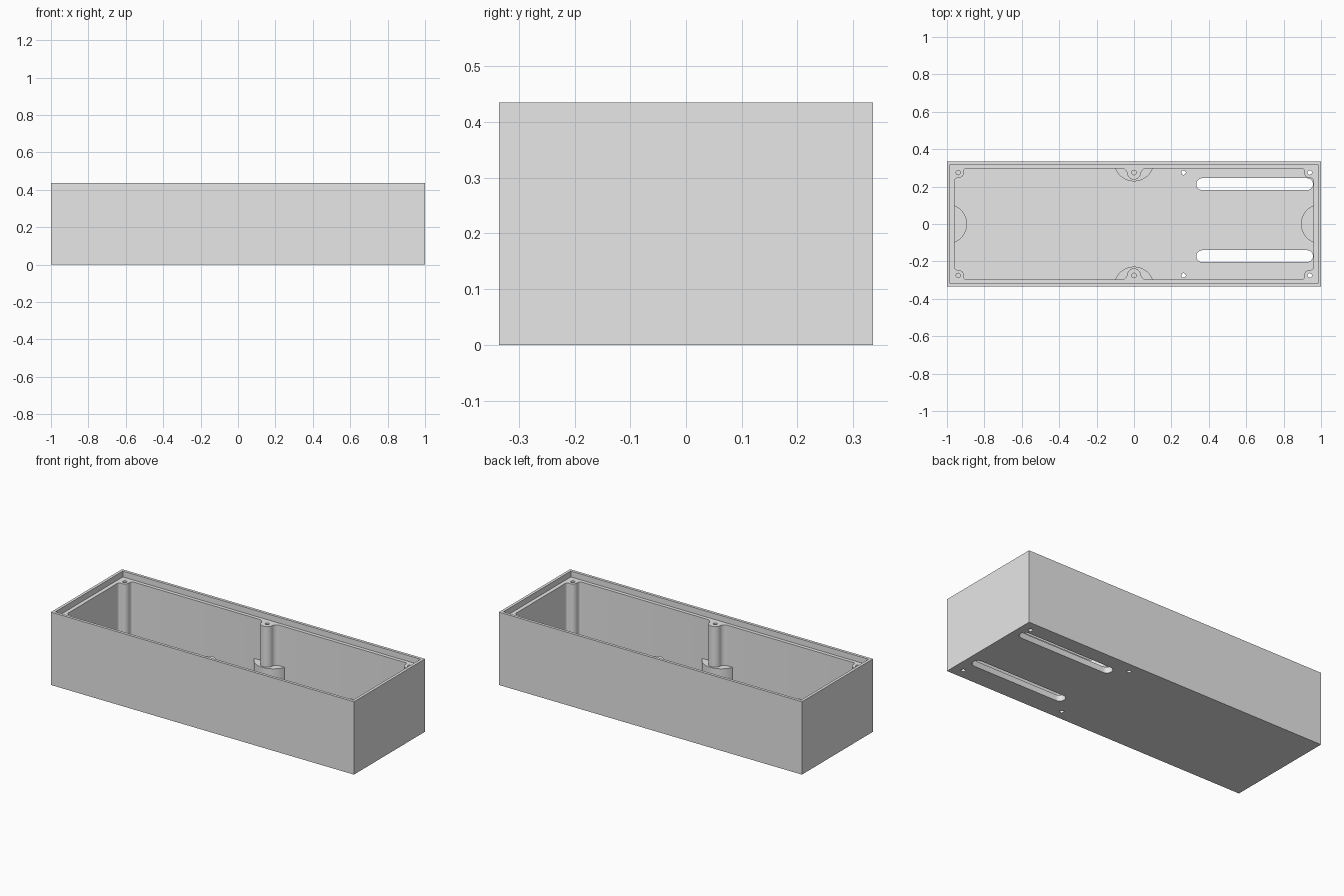
import bpy, bmesh
from math import pi, sin, cos, atan2, sqrt

start_cube = bpy.data.objects.get("Cube")
if start_cube:
    bpy.data.objects.remove(start_cube, do_unlink=True)

# Overall sizes
HX, HY, TOP = 1.0, 0.335, 0.435
IN_X, IN_Y = 0.96, 0.297          # inner wall faces
FLOOR, STEP = 0.035, 0.40         # floor top and lid ledge
POST_X, POST_Y = 0.94, 0.275      # screw post centres
HOLE_R = 0.012

grey = bpy.data.materials.new("light grey plastic")
grey.use_nodes = True
grey.diffuse_color = (0.8, 0.8, 0.8, 1)
grey.node_tree.nodes["Principled BSDF"].inputs["Base Color"].default_value = (0.8, 0.8, 0.8, 1)


def arc(cx, cy, r, a0, a1, n=12):
    return [(cx + r * cos(a0 + (a1 - a0) * i / n),
             cy + r * sin(a0 + (a1 - a0) * i / n)) for i in range(n + 1)]


def prism(name, outline, z0, z1):
    """Extrude a flat outline from z0 to z1."""
    bm = bmesh.new()
    face = bm.faces.new([bm.verts.new((x, y, z0)) for x, y in outline])
    top = bmesh.ops.extrude_face_region(bm, geom=[face])["geom"]
    bmesh.ops.translate(bm, vec=(0, 0, z1 - z0),
                        verts=[v for v in top if isinstance(v, bmesh.types.BMVert)])
    bmesh.ops.recalc_face_normals(bm, faces=bm.faces)
    mesh = bpy.data.meshes.new(name)
    bm.to_mesh(mesh)
    bm.free()
    mesh.materials.append(grey)
    obj = bpy.data.objects.new(name, mesh)
    bpy.context.collection.objects.link(obj)
    return obj


def rect(x, y):
    return [(-x, -y), (x, -y), (x, y), (-x, y)]


def cut(obj, cutter):
    """Subtract the cutter for good, then remove it."""
    mod = obj.modifiers.new("cut", 'BOOLEAN')
    mod.operation, mod.solver, mod.object = 'DIFFERENCE', 'EXACT', cutter
    cutter.hide_render = True
    graph = bpy.context.evaluated_depsgraph_get()
    mesh = bpy.data.meshes.new_from_object(obj.evaluated_get(graph))
    obj.modifiers.clear()
    obj.data = mesh
    bpy.data.objects.remove(cutter, do_unlink=True)


def neck(d, r, f):
    """Fillet from a wall at distance d to a round post; also the tangent angle."""
    v = d - f
    u = sqrt((r + f) ** 2 - v * v)
    th = atan2(v, u)
    return arc(u, v, f, pi / 2, pi + th, 8), th


# Cavity outline: one quadrant with a corner post and half a middle post
side, th_side = neck(IN_X - POST_X, 0.03, 0.015)
back, th_back = neck(IN_Y - POST_Y, 0.03, 0.015)
mid, th_mid = neck(IN_Y - POST_Y, 0.037, 0.03)
quad = [(POST_X + v, POST_Y - u) for u, v in side]
quad += arc(POST_X, POST_Y, 0.03, 1.5 * pi + th_side, pi - th_back)[1:-1]
quad += [(POST_X - u, POST_Y + v) for u, v in reversed(back)]
quad += [(u, POST_Y + v) for u, v in mid]
quad += arc(0, POST_Y, 0.037, th_mid, -pi / 2)[1:]
quad[-1] = (0, quad[-1][1])
half = quad + [(-x, y) for x, y in reversed(quad[:-1])]
outline = half + [(-x, -y) for x, y in half]

# Open box with lid ledge
box = prism("box_shell", rect(HX, HY), 0, TOP)
cut(box, prism("lid_recess", rect(0.983, 0.318), STEP, TOP + 0.1))
cut(box, prism("cavity", outline, FLOOR, STEP + 0.01))

# Screw holes: blind in the left and middle posts, through on the other end
for sy in (-1, 1):
    for x, z0, z1 in ((-POST_X, 0.2, 0.5), (0, 0.2, 0.5),
                      (POST_X, -0.1, 0.5), (0.265, -0.1, 0.1)):
        ring = arc(x, sy * POST_Y, HOLE_R, 0, 2 * pi, 20)[:-1]
        cut(box, prism("screw_hole", ring, z0, z1))

# Long slots through the floor
for y in (0.213, -0.172):
    r = 0.032
    slot = arc(0.957 - r, y, r, -pi / 2, pi / 2) + arc(0.333 + r, y, r, pi / 2, 1.5 * pi)
    cut(box, prism("floor_slot", slot, -0.1, FLOOR + 0.005))

# Rounded support blocks against the four walls
R, BLOCK_TOP = 0.107, 0.158
a = 0.25                                   # keeps the flat side inside the wall
blocks = []
for s, name in ((1, "back"), (-1, "front")):
    pts = [(x, s * y) for x, y in arc(0, HY, R, pi + a, 2 * pi - a, 28)]
    blocks.append(prism(name + "_support_block", pts, FLOOR - 0.01, BLOCK_TOP))
for s, name in ((1, "left"), (-1, "right")):
    pts = [(s * y, x) for x, y in arc(0, HX, R, pi + a, 2 * pi - a, 28)]
    blocks.append(prism(name + "_support_block", pts, FLOOR - 0.01, BLOCK_TOP))

# Smooth the round parts, keep the edges crisp
bpy.ops.object.select_all(action='DESELECT')
for obj in [box] + blocks:
    obj.select_set(True)
bpy.context.view_layer.objects.active = box
bpy.ops.object.shade_smooth_by_angle(angle=0.6)
